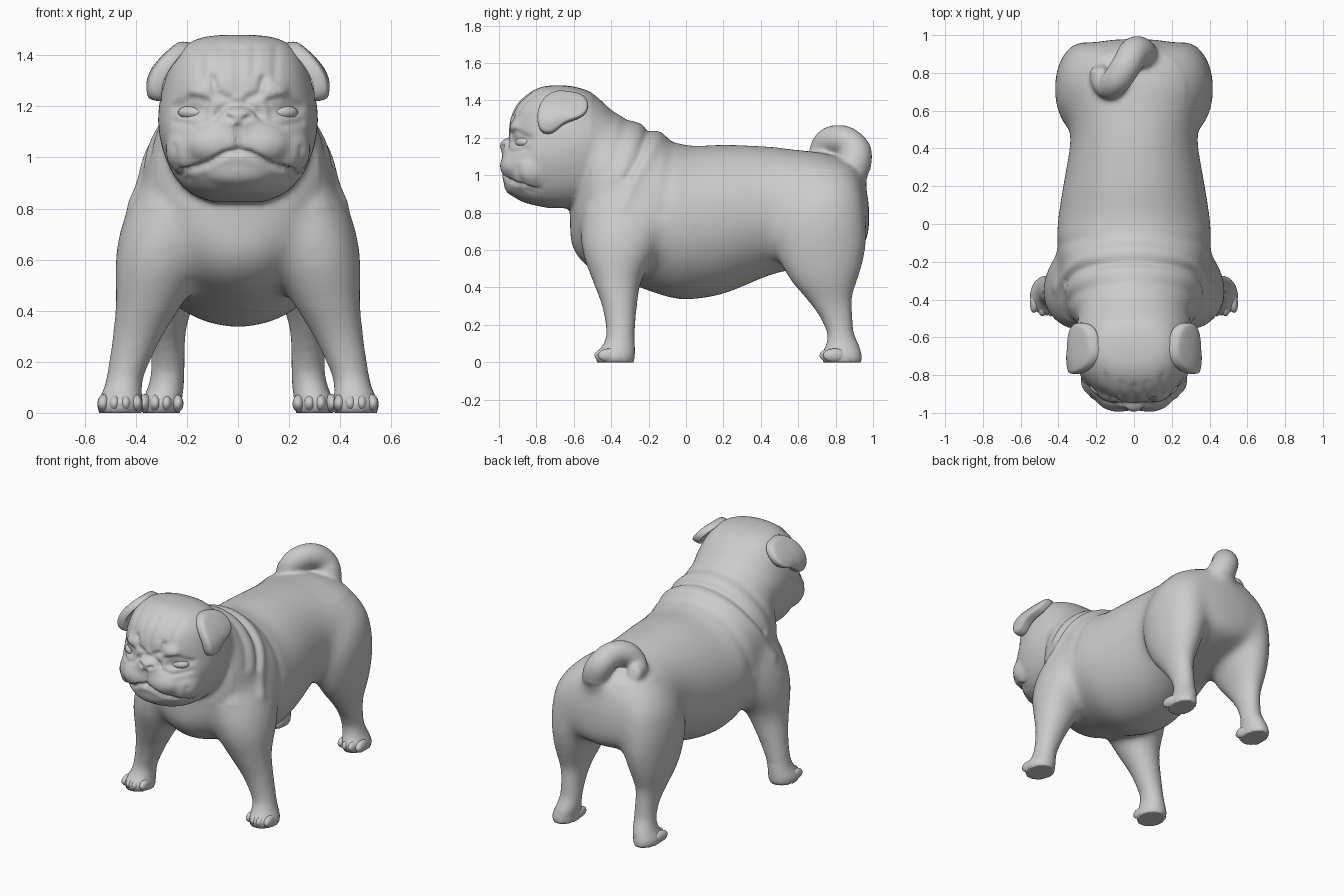
import bpy, bmesh, math
from mathutils import Vector, Matrix
from mathutils.geometry import intersect_point_line

if "Cube" in bpy.data.objects:
    bpy.data.objects.remove(bpy.data.objects["Cube"])


def catmull(rows, steps):
    # smooth resampling of a list of equal-length number rows
    out = []
    for i in range(len(rows) - 1):
        p = [rows[max(0, min(len(rows) - 1, i + k))] for k in (-1, 0, 1, 2)]
        for s in range(steps):
            t = s / steps
            out.append([0.5 * (2 * b + (c - a) * t + (2 * a - 5 * b + 4 * c - d) * t * t
                               + (3 * b - a - 3 * c + d) * t ** 3) for a, b, c, d in zip(*p)])
    return out + [list(rows[-1])]


def skin(bm, rings, n=40, e=2.0):
    # rings: (centre, u vector, v vector); e = superellipse exponent
    loops = []
    for c, u, v in rings:
        loop = []
        for k in range(n):
            a = 2 * math.pi * k / n
            ca, sa = math.cos(a), math.sin(a)
            f = lambda q: math.copysign(abs(q) ** (2 / e), q)
            loop.append(bm.verts.new(Vector(c) + Vector(u) * f(ca) + Vector(v) * f(sa)))
        loops.append(loop)
    for a, b in zip(loops, loops[1:]):
        for k in range(n):
            bm.faces.new((a[k], a[(k + 1) % n], b[(k + 1) % n], b[k]))
    bm.faces.new(loops[0][::-1])
    bm.faces.new(loops[-1])


def ball(bm, c, r, rot=0):
    m = Matrix.Translation(c) @ Matrix.Rotation(rot, 4, 'Z') @ Matrix.Diagonal((*r, 1))
    bmesh.ops.create_uvsphere(bm, u_segments=24, v_segments=16, radius=1, matrix=m)


def make(name, bm, mirror=False):
    bmesh.ops.recalc_face_normals(bm, faces=bm.faces)
    me = bpy.data.meshes.new(name)
    bm.to_mesh(me)
    bm.free()
    me.shade_smooth()
    ob = bpy.data.objects.new(name, me)
    bpy.context.collection.objects.link(ob)
    if mirror:
        ob.modifiers.new("mirror", 'MIRROR')
    return ob


core = bmesh.new()

# torso: y, top, bottom, half width
torso = [(-.62, .80, .64, .08), (-.58, 1.1, .56, .22), (-.5, 1.33, .49, .325), (-.4, 1.34, .45, .365),
         (-.25, 1.275, .40, .39), (-.12, 1.215, .355, .407), (0, 1.16, .335, .407), (.2, 1.165, .365, .377),
         (.45, 1.155, .465, .337), (.6, 1.135, .5, .36), (.75, 1.115, .54, .39), (.88, 1.07, .58, .36),
         (.94, 1.0, .61, .28), (.97, .90, .66, .17), (.98, .84, .72, .06)]
skin(core, [((0, y, (t + b) / 2), (w, 0, 0), (0, 0, (t - b) / 2)) for y, t, b, w in catmull(torso, 5)], 56, 2.0)

# head: z, front, back, half width
head = [(.825, -.74, -.55, .10), (.86, -.88, -.45, .185), (.92, -.95, -.35, .245), (1.0, -.985, -.3, .285),
        (1.1, -.985, -.3, .31), (1.2, -.955, -.3, .31), (1.3, -.94, -.36, .287), (1.38, -.905, -.43, .255),
        (1.44, -.84, -.5, .205), (1.47, -.78, -.58, .14), (1.48, -.73, -.64, .06)]
skin(core, [((0, (f + b) / 2, z), (w, 0, 0), (0, (b - f) / 2, 0)) for z, f, b, w in catmull(head, 4)], 56, 2.25)

# legs: z, x, y, half width, half depth
front_leg = [(0, .46, -.375, .088, .10), (.04, .462, -.38, .09, .108), (.09, .452, -.36, .076, .088),
             (.16, .437, -.35, .074, .076), (.3, .393, -.355, .10, .096), (.45, .34, -.37, .142, .14),
             (.6, .30, -.35, .183, .21), (.75, .27, -.32, .183, .24), (.9, .22, -.30, .165, .22), (1.0, .18, -.28, .13, .15)]
hind_leg = [(0, .30, .84, .078, .105), (.04, .30, .83, .08, .11), (.09, .285, .837, .072, .09),
            (.16, .275, .825, .066, .072), (.25, .275, .80, .068, .092), (.35, .28, .76, .083, .132),
            (.45, .278, .735, .116, .193), (.6, .265, .72, .15, .245), (.75, .255, .715, .165, .25),
            (.9, .23, .735, .155, .21), (1.0, .2, .75, .1, .12)]
for leg in (front_leg, hind_leg):
    for s in (-1, 1):
        skin(core, [((s * x, y, z), (rx, 0, 0), (0, ry, 0)) for z, x, y, rx, ry in catmull(leg, 4)], 32, 2.05)

# curled tail: x, y, z, radius
tail = catmull([(.03, .85, .96, .11), (.03, .90, 1.06, .092), (.0, .905, 1.135, .084), (-.04, .84, 1.188, .08),
                (-.09, .765, 1.18, .077), (-.135, .73, 1.125, .07), (-.175, .77, 1.085, .06), (-.195, .83, 1.10, .042)], 6)
rings = []
for i, (x, y, z, r) in enumerate(tail):
    d = Vector(tail[min(i + 1, len(tail) - 1)][:3]) - Vector(tail[max(i - 1, 0)][:3])
    u = d.cross(Vector((1, 0, .2))).normalized()
    rings.append(((x, y, z), u * r, d.normalized().cross(u) * r))
skin(core, rings, 24)

# muzzle pads, chin, nose, brows and cheeks
ball(core, (0, -.955, 1.155), (.066, .045, .042))
ball(core, (0, -.89, .95), (.15, .085, .07))
for s in (-1, 1):
    ball(core, (s * .08, -.905, 1.05), (.13, .092, .085))
    ball(core, (s * .17, -.82, 1.03), (.115, .12, .115))
    ball(core, (s * .11, -.885, 1.255), (.09, .06, .05))

# fuse everything into one skin
rough = make("rough", core)
m = rough.modifiers.new("fuse", 'REMESH')
m.mode, m.voxel_size = 'VOXEL', .0125
m = rough.modifiers.new("soften", 'SMOOTH')
m.factor, m.iterations = .5, 14
mesh = bpy.data.meshes.new_from_object(rough.evaluated_get(bpy.context.evaluated_depsgraph_get()))
bpy.data.objects.remove(rough)

# melt shoulders, chest and hips together, leaving head, tail and paws crisp
bm = bmesh.new()
bm.from_mesh(mesh)
for i in range(50):
    soft = [v for v in bm.verts if v.co.z > .2 + .005 * i and (v.co.z < .8 or v.co.y > -.5)
            and not (v.co.y > .6 and v.co.z > 1.03 and abs(v.co.x) < .28)]
    bmesh.ops.smooth_vert(bm, verts=soft, factor=.5, use_axis_x=True, use_axis_y=True, use_axis_z=True)
bm.to_mesh(mesh)
bm.free()
mesh.name = "dog_body"
body = bpy.data.objects.new("dog_body", mesh)
bpy.context.collection.objects.link(body)
mesh.shade_smooth()

# sculpt strokes: (x, z) on the face, (y, z) on the flanks; radius, depth (+ out, - in)
face = [([(0, 1.03), (.05, 1.015), (.12, .975), (.22, .94)], .011, -.022),
        ([(0, 1.02), (0, 1.12)], .010, -.020),
        ([(.025, 1.15), (.045, 1.158)], .010, -.018),
        ([(.08, 1.185), (.10, 1.145), (.17, 1.125), (.25, 1.14)], .012, -.010),
        ([(.14, 1.18), (.22, 1.18)], .03, -.016),
        ([(0, 1.215), (.05, 1.205), (.085, 1.17)], .012, -.014),
        ([(.035, 1.23), (.085, 1.25), (.10, 1.31)], .013, -.016),
        ([(.12, 1.22), (.18, 1.235), (.25, 1.20)], .013, -.008),
        ([(0, 1.26), (0, 1.42)], .018, -.007),
        ([(.06, 1.33), (.065, 1.43)], .014, -.005),
        ([(.145, 1.32), (.15, 1.43)], .015, -.005),
        ([(.25, 1.04), (.245, .97), (.2, .92)], .014, -.007)]
flank = [([(-.14, 1.22), (-.2, 1.1), (-.27, .98), (-.34, .83)], .035, .011),
         ([(-.20, 1.25), (-.25, 1.1), (-.31, .99)], .022, -.013),
         ([(-.25, 1.28), (-.29, 1.17), (-.36, 1.0)], .035, .006),
         ([(-.07, 1.18), (-.09, 1.0), (-.12, .8)], .035, -.006),
         ([(-.32, 1.29), (-.36, 1.15), (-.41, 1.02)], .028, -.006)]


def stroke_weight(p, pts, rad):
    best = 1e9
    for a, b in zip(pts, pts[1:]):
        a, b = Vector((*a, 0)), Vector((*b, 0))
        q, t = intersect_point_line(p, a, b)
        best = min(best, (p - (a if t < 0 else b if t > 1 else q)).length)
    return math.exp(-(best / rad) ** 2) if best < 3 * rad else 0


moves = []
for v in mesh.vertices:
    x, y, z = v.co
    if y < -.72 and z > .85 and v.normal.y < -.1:
        w = sum(d * stroke_weight(Vector((abs(x), z, 0)), p, r) for p, r, d in face)
        moves.append((v, v.normal * w))
    elif -.65 < y < .1 and z > .6 and v.normal.y > -.8:
        w = sum(d * stroke_weight(Vector((y, z, 0)), p, r) for p, r, d in flank)
        moves.append((v, v.normal * w))
    elif z < .02 and v.normal.z < -.5:
        moves.append((v, Vector((0, 0, -z))))
for v, d in moves:
    v.co += d
mesh.update()
bpy.context.view_layer.update()

# eyes, seated on the face surface
hit = body.ray_cast((.18, -2, 1.176), (0, 1, 0))[1]
eyes = bmesh.new()
ball(eyes, (.18, hit.y + .024, 1.176), (.058, .036, .028), .45)
make("eyes", eyes, True)

# toes: four fanned on every paw
for name, cx, cy in (("front_toes", .462, -.425), ("hind_toes", .302, .778)):
    toes = bmesh.new()
    for k in (-1.5, -.5, .5, 1.5):
        back = .018 if abs(k) > 1 else 0
        ball(toes, (cx + k * .040, cy + back, .037), (.027, .064, .037), k * .1)
    make(name, toes, True)

# folded ears: rings of a (y, z) outline, domed outwards
outline = [(-.71, 1.462), (-.63, 1.455), (-.54, 1.44), (-.51, 1.37), (-.55, 1.31), (-.65, 1.29),
           (-.70, 1.235), (-.74, 1.222), (-.785, 1.235), (-.80, 1.31), (-.785, 1.40)]
cy, cz = -.665, 1.355


def ear_x(z):
    return .36 - 2.9 * max(0, z - 1.24) ** 2 - .012 * (z < 1.25)


ears = bmesh.new()
loops = []
for s, dome in ((1, 0), (.88, .008), (.45, .012)):
    loops.append([ears.verts.new((ear_x(cz + (z - cz) * s) + dome, cy + (y - cy) * s, cz + (z - cz) * s))
                  for y, z in outline])
n = len(outline)
for a, b in zip(loops, loops[1:]):
    for k in range(n):
        ears.faces.new((a[k], a[(k + 1) % n], b[(k + 1) % n], b[k]))
tip = ears.verts.new((ear_x(cz) + .014, cy, cz))
for k in range(n):
    ears.faces.new((loops[-1][k], loops[-1][(k + 1) % n], tip))
under = bmesh.ops.extrude_face_region(ears, geom=ears.faces[:], use_keep_orig=True)["geom"]
bmesh.ops.translate(ears, verts=[g for g in under if isinstance(g, bmesh.types.BMVert)], vec=(-.055, 0, -.01))
ob = make("ears", ears, True)
m = ob.modifiers.new("round", 'SUBSURF')
m.levels = m.render_levels = 2
